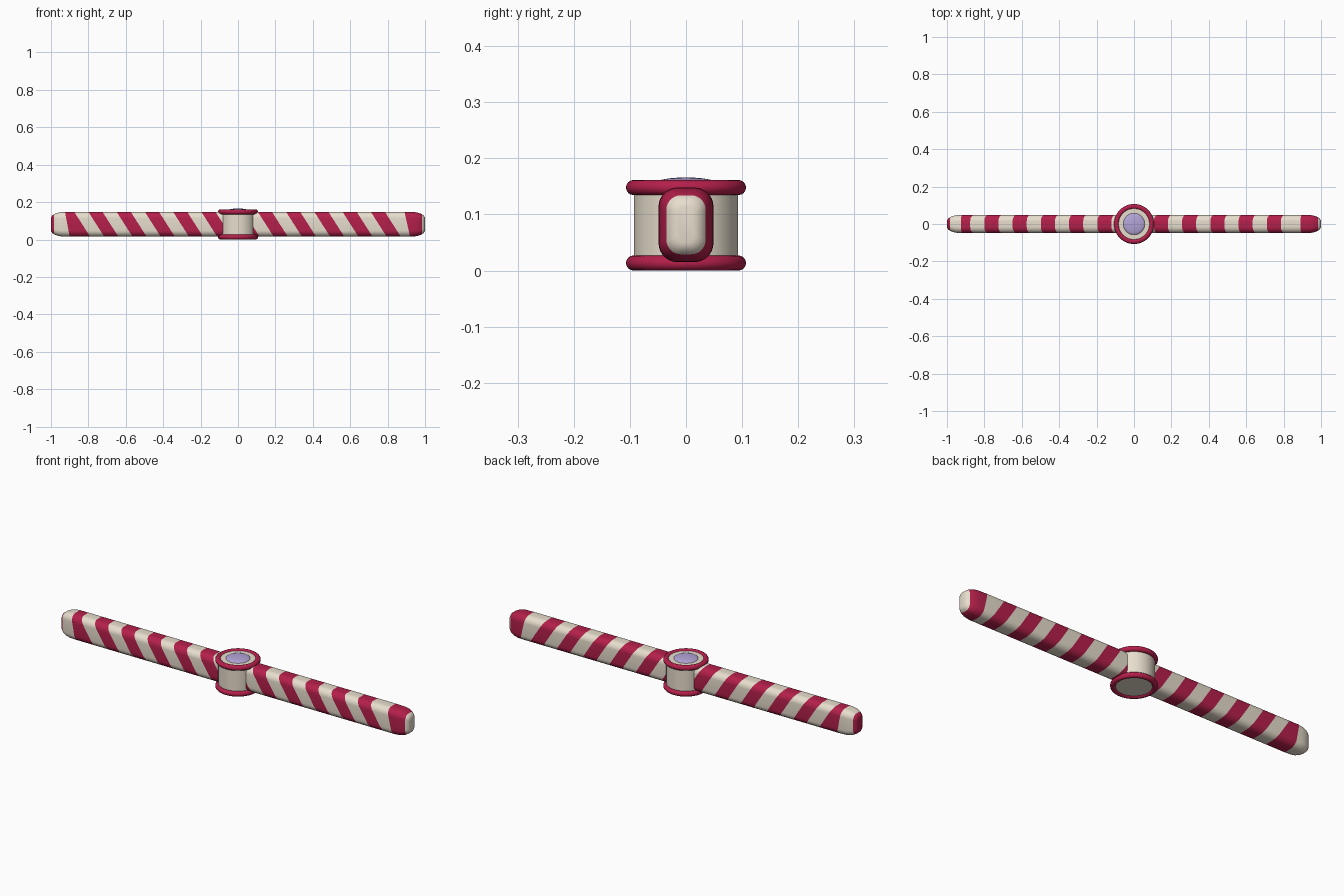
import bpy, bmesh, math

if "Cube" in bpy.data.objects:
    bpy.data.objects.remove(bpy.data.objects["Cube"])


def material(name, rgb):
    m = bpy.data.materials.new(name)
    m.diffuse_color = (*rgb, 1)
    m.use_nodes = True
    m.node_tree.nodes["Principled BSDF"].inputs["Base Color"].default_value = m.diffuse_color
    return m


RED = material("crimson", (0.46, 0.014, 0.07))
CREAM = material("cream", (0.80, 0.73, 0.61))
LILAC = material("lilac", (0.45, 0.37, 0.68))


def finish(name, bm, mats, angle=40):
    bmesh.ops.recalc_face_normals(bm, faces=bm.faces[:])
    me = bpy.data.meshes.new(name)
    bm.to_mesh(me)
    bm.free()
    for m in mats:
        me.materials.append(m)
    ob = bpy.data.objects.new(name, me)
    bpy.context.collection.objects.link(ob)
    bpy.ops.object.select_all(action='DESELECT')
    ob.select_set(True)
    bpy.context.view_layer.objects.active = ob
    bpy.ops.object.shade_smooth_by_angle(angle=math.radians(angle))
    return ob


def rounded_rect(inset):
    hy, hz, r = 0.049 - inset, 0.0665 - inset, 0.034 - inset * 0.6
    pts = []
    for i, (sy, sz) in enumerate([(1, 1), (-1, 1), (-1, -1), (1, -1)]):
        for k in range(8):
            a = math.pi / 2 * (i + k / 7)
            pts.append((sy * (hy - r) + r * math.cos(a),
                        sz * (hz - r) + r * math.sin(a)))
    return pts


def lathe(name, profile, mat, steps=64):
    bm = bmesh.new()
    vs = [bm.verts.new((r, 0, z)) for r, z in profile]
    es = [bm.edges.new(p) for p in zip(vs, vs[1:])]
    bmesh.ops.spin(bm, geom=vs + es, cent=(0, 0, 0), axis=(0, 0, 1),
                   angle=2 * math.pi, steps=steps)
    bmesh.ops.remove_doubles(bm, verts=bm.verts[:], dist=1e-5)
    return finish(name, bm, [mat])


# Striped bar: sections (x at top, x at bottom, inset, colour of the span after it)
end = [(1.0, 0.034), (0.998, 0.027), (0.993, 0.020), (0.985, 0.014),
       (0.975, 0.009), (0.96, 0.004), (0.94, 0.001)]
sections = [(-x, -x, d, 0 if x > 0.985 else 1) for x, d in end]
sections.append((-0.925, -0.90, 0, 0))
for k in range(-1, 22):
    x = -0.80 + 0.0755 * k
    sections.append((x, x + 0.085, 0, 1 if k % 2 else 0))
sections.append((0.89, 0.92, 0, 0))
sections += [(x, x, d, 0 if x < 0.985 else 1) for x, d in reversed(end)]

bm = bmesh.new()
rings = []
for top, bottom, inset, colour in sections:
    rings.append([bm.verts.new((top + (bottom - top) * (0.0665 - z) / 0.133,
                                y, z + 0.0815)) for y, z in rounded_rect(inset)])
n = len(rings[0])
for a, b, sec in zip(rings, rings[1:], sections):
    for i in range(n):
        j = (i + 1) % n
        bm.faces.new((a[i], a[j], b[j], b[i])).material_index = sec[3]
bm.faces.new(rings[0]).material_index = 0
bm.faces.new(rings[-1]).material_index = 1
finish("striped_bar", bm, [RED, CREAM])

# Central hub
lathe("hub", [(0, 0.007), (0.093, 0.007), (0.093, 0.155), (0, 0.155)], CREAM)

# Rims at the top and bottom of the hub
circle = [(0.0935 + 0.0135 * math.cos(t * math.pi / 8),
           0.0135 * math.sin(t * math.pi / 8)) for t in range(17)]
for name, z0 in (("lower_rim", 0.0135), ("upper_rim", 0.148)):
    lathe(name, [(r, z + z0) for r, z in circle], RED)

# Shallow domed button on top
dome = [(0.058 * math.cos(t * math.pi / 16), 0.154 + 0.012 * math.sin(t * math.pi / 16))
        for t in range(8)] + [(0, 0.166)]
lathe("top_button", dome, LILAC)
